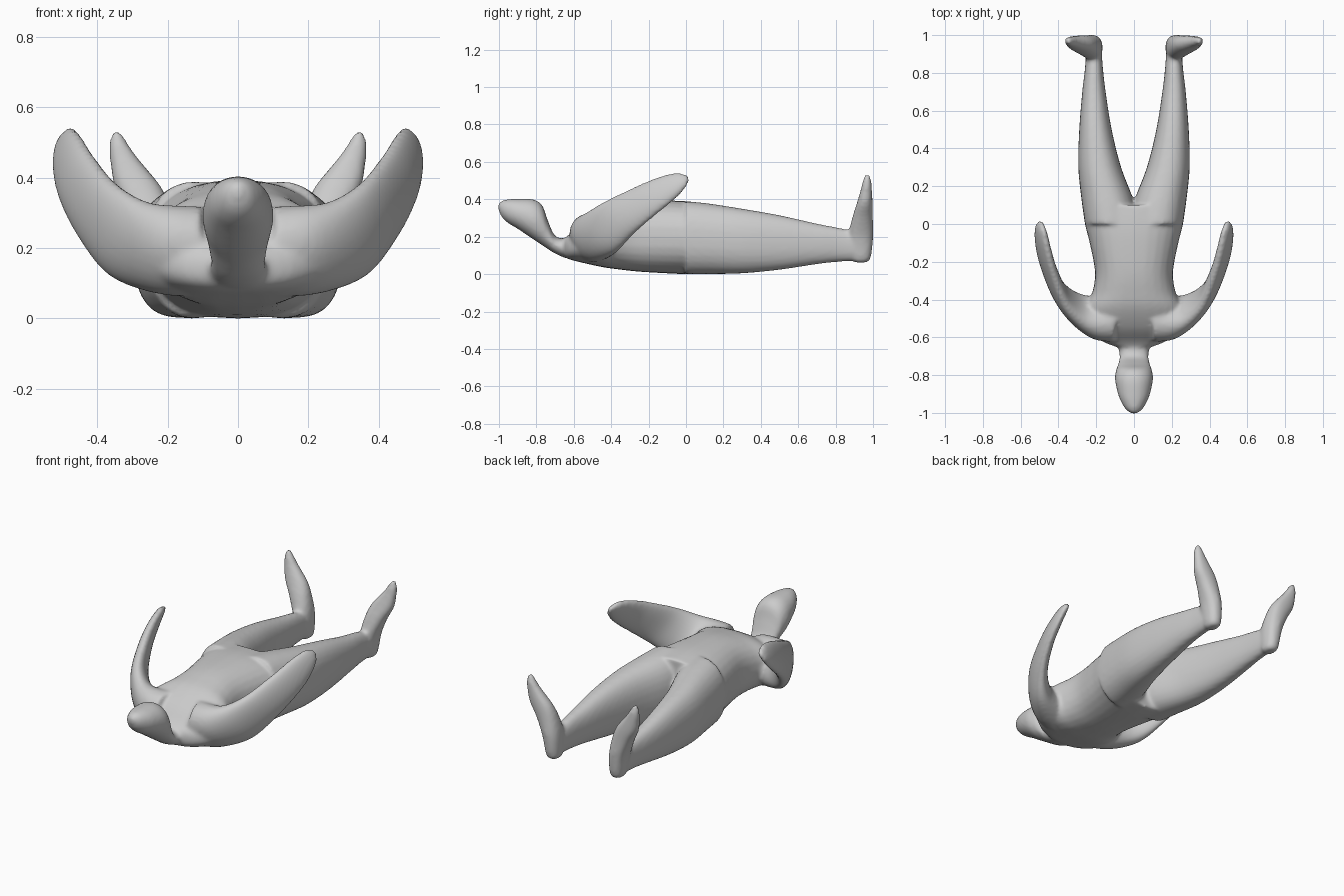
import bpy, bmesh
from math import cos, sin, pi, copysign
from mathutils import Vector

if "Cube" in bpy.data.objects:
    bpy.data.objects.remove(bpy.data.objects["Cube"])

SIDES = 28
bm = bmesh.new()

def refine(keys, steps=5):
    """Catmull-Rom interpolation of key sections."""
    out = []
    for i in range(len(keys) - 1):
        p0, p1 = keys[max(i - 1, 0)], keys[i]
        p2, p3 = keys[i + 1], keys[min(i + 2, len(keys) - 1)]
        for s in range(steps):
            t = s / steps
            out.append([0.5 * (2*b + (c - a)*t + (2*a - 5*b + 4*c - d)*t*t
                               + (3*b - a - 3*c + d)*t**3)
                        for a, b, c, d in zip(p0, p1, p2, p3)])
    out.append(list(keys[-1]))
    return out

def loft(sections, power=2.0, mirror=False):
    """Skin (centre, half axis a, half axis b) sections into a closed tube."""
    for side in ((1, -1) if mirror else (1,)):
        rings = []
        for c, a, b in sections:
            ring = []
            for k in range(SIDES):
                u, v = cos(2*pi*k/SIDES), sin(2*pi*k/SIDES)
                u = copysign(abs(u) ** (2/power), u)
                v = copysign(abs(v) ** (2/power), v)
                p = c + a*u + b*v
                ring.append(bm.verts.new((p.x*side, p.y, p.z)))
            rings.append(ring)
        for r, q in zip(rings, rings[1:]):
            for k in range(SIDES):
                n = (k + 1) % SIDES
                bm.faces.new((r[k], r[n], q[n], q[k]))
        bm.faces.new(rings[0])
        bm.faces.new(rings[-1])

def along_y(keys):
    """Sections from (y, x_min, x_max, z_min, z_max)."""
    return [(Vector(((x0 + x1)/2, y, (z0 + z1)/2)),
             Vector(((x1 - x0)/2, 0, 0)), Vector((0, 0, (z1 - z0)/2)))
            for y, x0, x1, z0, z1 in refine(keys)]

def centred(keys):
    return along_y([(y, -w, w, z0, z1) for y, w, z0, z1 in keys])

# Torso
loft(centred([(-.655, .08, .10, .19), (-.62, .17, .078, .215), (-.55, .25, .06, .285),
              (-.45, .26, .038, .345), (-.36, .22, .025, .37), (-.25, .207, .013, .387),
              (-.1, .235, .004, .393), (0, .26, 0, .39), (.10, .272, 0, .378)]), 2.4)

# Head and neck
loft(centred([(-1.003, .012, .345, .375), (-.985, .04, .305, .392), (-.95, .064, .272, .40),
              (-.9, .085, .242, .403), (-.82, .101, .188, .40), (-.77, .094, .155, .37),
              (-.74, .085, .135, .29), (-.70, .077, .11, .205), (-.64, .085, .085, .19),
              (-.58, .10, .08, .20)]), 2.1)

# Legs
loft(along_y([(0, -.02, .26, 0, .39), (.12, 0, .277, 0, .378), (.3, .068, .295, .004, .35),
              (.5, .118, .29, .023, .315), (.7, .15, .274, .053, .27),
              (.82, .164, .26, .066, .247), (.93, .172, .253, .07, .22)]), 2.3, True)

# Feet: (z, x, y, half x, half y)
foot = refine([(.062, .21, .935, .02, .025), (.085, .21, .935, .04, .052),
               (.2, .22, .935, .052, .066), (.3, .25, .944, .062, .055),
               (.375, .285, .955, .066, .043), (.45, .322, .964, .042, .03),
               (.50, .34, .968, .025, .022), (.53, .346, .969, .013, .012)])
loft([(Vector((x, y, z)), Vector((hx, 0, 0)), Vector((0, hy, 0)))
      for z, x, y, hx, hy in foot], 2.3, True)

# Arms: centre, broad half axis, thickness
arm = refine([(.10, -.51, .19, 0, -.05, .12, .11), (.20, -.50, .195, -.02, -.07, .115, .10),
              (.31, -.45, .225, -.04, -.08, .105, .065), (.395, -.36, .30, -.04, -.08, .085, .045),
              (.455, -.22, .39, -.037, -.055, .075, .036), (.482, -.11, .455, -.033, -.04, .062, .03),
              (.492, -.03, .50, -.025, -.025, .04, .022), (.492, .012, .518, -.008, -.008, .012, .01)])
sections = []
for i, s in enumerate(arm):
    before, after = arm[max(i - 1, 0)], arm[min(i + 1, len(arm) - 1)]
    tangent = Vector(after[:3]) - Vector(before[:3])
    broad = Vector(s[3:6])
    sections.append((Vector(s[:3]), broad, tangent.cross(broad).normalized() * s[6]))
loft(sections, 2.1, True)

# Fuse the parts into one smooth body
bmesh.ops.recalc_face_normals(bm, faces=bm.faces)
mesh = bpy.data.meshes.new("reclining_figure")
bm.to_mesh(mesh)
bm.free()
body = bpy.data.objects.new("reclining_figure", mesh)
bpy.context.collection.objects.link(body)
fuse = body.modifiers.new("fuse", 'REMESH')
fuse.mode = 'VOXEL'
fuse.voxel_size = 0.011
fuse.use_smooth_shade = True
soften = body.modifiers.new("soften", 'SMOOTH')
soften.factor = 0.5
soften.iterations = 6
